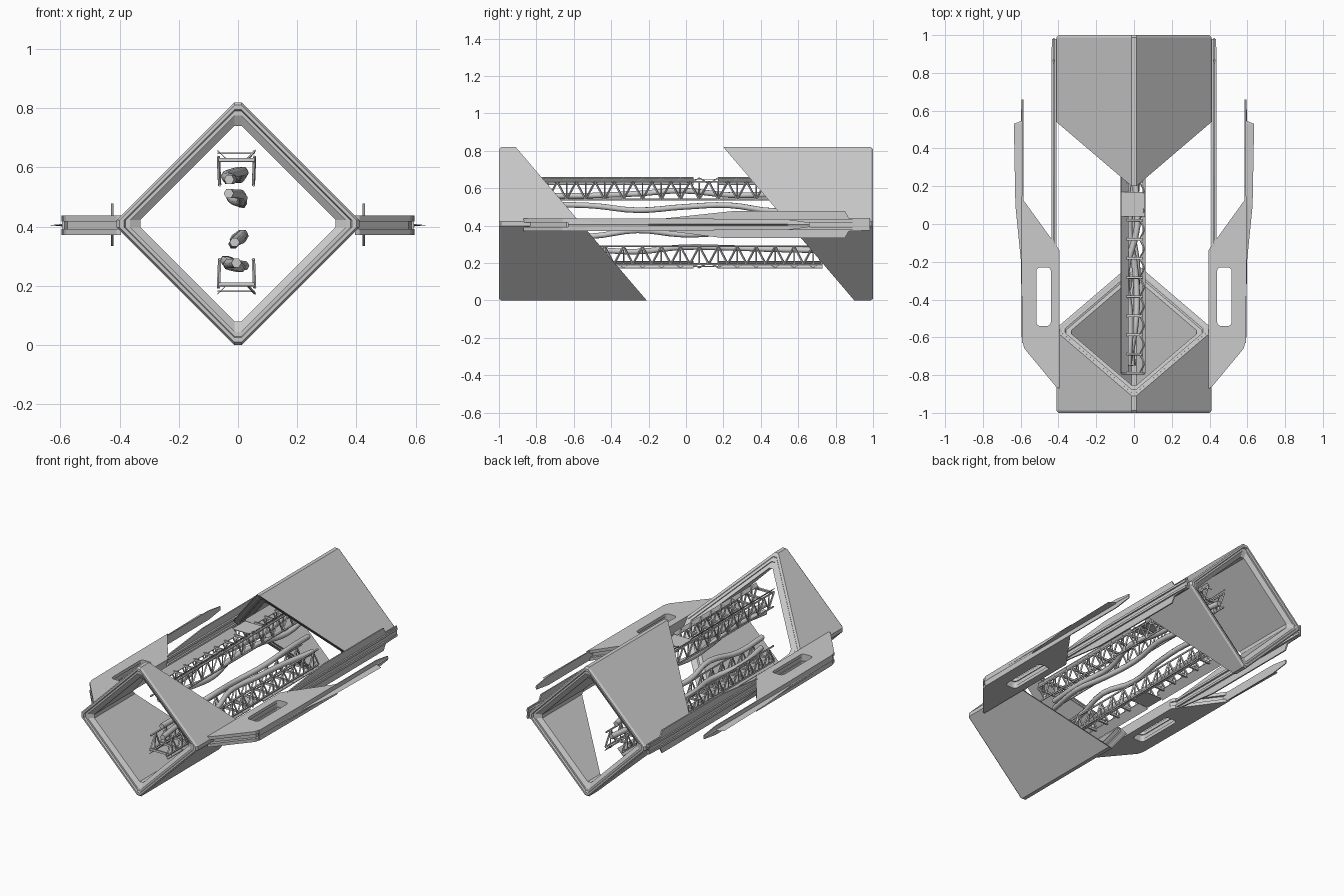
import bpy, bmesh, math, random
from mathutils import Vector

if "Cube" in bpy.data.objects:
    bpy.data.objects.remove(bpy.data.objects["Cube"])

random.seed(4)
ZC = 0.41            # centre height of the diamond tube
SLOPE = -0.854       # lean of the cut ends (dy per dz)


def finish(bm, name, smooth=False):
    bmesh.ops.recalc_face_normals(bm, faces=bm.faces)
    me = bpy.data.meshes.new(name)
    bm.to_mesh(me)
    bm.free()
    ob = bpy.data.objects.new(name, me)
    bpy.context.collection.objects.link(ob)
    if smooth:
        for p in me.polygons:
            p.use_smooth = True
    return ob


# Diamond shells: closed ring of chamfered diamond loops (radius, y, lean)
def shell(name, rings):
    bm = bmesh.new()
    loops = []
    for r, y, lean in rings:
        c = 0.012
        pts = [(r, -c), (r, c), (c, r), (-c, r), (-r, c), (-r, -c), (-c, -r), (c, -r)]
        loops.append([bm.verts.new((x, y + lean * z, ZC + z)) for x, z in pts])
    for i, a in enumerate(loops):
        b = loops[(i + 1) % len(loops)]
        for k in range(8):
            bm.faces.new((a[k], a[(k + 1) % 8], b[(k + 1) % 8], b[k]))
    finish(bm, name)


def shell_rings(cut, end):
    d = 1 if end > 0 else -1
    return [(0.41, cut, SLOPE), (0.41, end - d * 0.012, 0), (0.40, end, 0),
            (0.385, end, 0), (0.38, end - d * 0.012, 0), (0.365, end - d * 0.012, 0),
            (0.33, end - d * 0.03, 0), (0.33, cut + d * 0.012, SLOPE),
            (0.36, cut + d * 0.012, SLOPE), (0.365, cut + d * 0.004, SLOPE),
            (0.385, cut + d * 0.004, SLOPE), (0.39, cut, SLOPE)]


shell("front_shell", shell_rings(-0.56, -1.0))
shell("back_shell", shell_rings(0.55, 1.0))


# Flat plates: outline (with optional hole) filled and extruded
def add_plate(bm, outlines, to3d, depth):
    edges = []
    for pts in outlines:
        vs = [bm.verts.new(to3d(*p)) for p in pts]
        edges += [bm.edges.new((vs[i], vs[(i + 1) % len(vs)])) for i in range(len(vs))]
    res = bmesh.ops.triangle_fill(bm, edges=edges, use_beauty=True)
    faces = [g for g in res["geom"] if isinstance(g, bmesh.types.BMFace)]
    ext = bmesh.ops.extrude_face_region(bm, geom=faces, use_keep_orig=True)
    verts = [g for g in ext["geom"] if isinstance(g, bmesh.types.BMVert)]
    bmesh.ops.translate(bm, verts=verts, vec=depth)


def rounded_slot(x0, x1, y0, y1, r=0.02):
    pts = []
    for cx, cy, a0 in ((x1 - r, y1 - r, 0), (x0 + r, y1 - r, 90),
                       (x0 + r, y0 + r, 180), (x1 - r, y0 + r, 270)):
        for k in range(4):
            a = math.radians(a0 + k * 30)
            pts.append((cx + r * math.cos(a), cy + r * math.sin(a)))
    return pts


FIN = [(0.395, -0.87), (0.41, -0.865), (0.58, -0.66), (0.592, -0.62), (0.596, -0.2),
       (0.596, 0.15), (0.588, 0.13), (0.40, -0.13), (0.395, -0.14)]
CORE = [(0.395, -0.85), (0.575, -0.64), (0.585, -0.2), (0.585, 0.10), (0.395, -0.15)]
SLOT = rounded_slot(0.44, 0.517, -0.54, -0.23)
SLOT_IN = rounded_slot(0.435, 0.522, -0.545, -0.225)
BLADE = [(-0.29, 0.395), (-0.29, 0.42), (0.25, 0.478), (0.85, 0.478), (0.87, 0.442),
         (0.985, 0.442), (0.985, 0.375), (0.87, 0.37), (0.85, 0.334), (0.2, 0.334)]

for side, s in (("right", 1), ("left", -1)):
    # layered side fin with a slot
    bm = bmesh.new()
    for pts, hole, z, t in ((FIN, SLOT, 0.372, 0.02), (CORE, SLOT_IN, 0.392, 0.026),
                            (FIN, SLOT, 0.418, 0.02)):
        add_plate(bm, [pts, hole], lambda x, y: (s * x, y, z), (0, 0, t))
    finish(bm, side + "_fin")

    # long edge strip on the outside of the fin: wedge cross-section
    bm = bmesh.new()
    loops = []
    for y, xo, h in ((-0.63, 0.594, 0.03), (-0.2, 0.598, 0.03), (0.10, 0.628, 0.028),
                     (0.53, 0.636, 0.028), (0.545, 0.599, 0.028), (0.66, 0.595, 0.012)):
        loops.append([bm.verts.new((s * x, y, 0.405 + z)) for x, z in
                      ((0.586, -h), (0.592, -h), (0.594, -0.004), (xo, 0),
                       (0.594, 0.004), (0.592, h), (0.586, h))])
    for a, b in zip(loops, loops[1:]):
        for k in range(7):
            bm.faces.new((a[k], a[(k + 1) % 7], b[(k + 1) % 7], b[k]))
    bm.faces.new(loops[0])
    bm.faces.new(loops[-1])
    finish(bm, side + "_edge_strip")

    # upright rail blade and the rail it sits on
    bm = bmesh.new()
    add_plate(bm, [BLADE], lambda y, z: (s * 0.421, y, z), (s * 0.008, 0, 0))
    rail = [(0.41, -0.28), (0.438, -0.28), (0.438, 0.86), (0.434, 0.98), (0.41, 0.98)]
    for z in (0.378, 0.418):
        add_plate(bm, [rail], lambda x, y: (s * x, y, z), (0, 0, 0.014))
    finish(bm, side + "_rail")


# Thin square bar between two points
def bar(bm, a, b, r=0.004):
    a, b = Vector(a), Vector(b)
    d = (b - a).normalized()
    u = d.cross(Vector((0.3, 0.1, 1))).normalized()
    v = d.cross(u)
    ends = [[bm.verts.new(p + r * (u * i + v * j)) for i, j in
             ((1, 1), (-1, 1), (-1, -1), (1, -1))] for p in (a, b)]
    for k in range(4):
        bm.faces.new((ends[0][k], ends[0][(k + 1) % 4], ends[1][(k + 1) % 4], ends[1][k]))
    bm.faces.new(ends[0])
    bm.faces.new(ends[1])


# Lattice trusses with slanted cover strips; the lower one is mirrored
def truss(name, flip):
    def P(x, y, z):
        return (x, y, 0.83 - z if flip else z)
    y0, y1, n = -0.79, 0.73, 15
    step = (y1 - y0) / n
    bm = bmesh.new()
    chords = [(-0.066, 0.635), (0.056, 0.635), (-0.062, 0.54), (0.052, 0.54)]
    for x, z in chords:
        bar(bm, P(x, y0, z), P(x, y1, z))
    for i in range(n):
        a, b = y0 + i * step, y0 + (i + 1) * step
        m = (a + b) / 2
        for xt, xb in ((-0.066, -0.062), (0.056, 0.052)):
            bar(bm, P(xt, a, 0.635), P(xb, m, 0.54))
            bar(bm, P(xb, m, 0.54), P(xt, b, 0.635))
            bar(bm, P(xb, m, 0.54), P(xt, m, 0.635), 0.003)
        bar(bm, P(-0.066, a, 0.625), P(0.056, a, 0.625), 0.006)
        bar(bm, P(0.03, a, 0.625), P(0.056, m, 0.655), 0.003)
        bar(bm, P(0.056, m, 0.655), P(0.03, b, 0.625), 0.003)
    finish(bm, name)

    bm = bmesh.new()
    for sec, a, b in ((((-0.07, 0.66), (-0.03, 0.622)), y0, 0.04),
                      (((-0.07, 0.65), (0.056, 0.65)), 0.04, 0.17),
                      (((-0.07, 0.66), (-0.03, 0.622)), 0.17, y1),
                      (((0.06, 0.66), (0.045, 0.64)), y0, 0.04),
                      (((0.06, 0.66), (0.045, 0.64)), 0.17, y1)):
        (xa, za), (xb, zb) = sec
        add_plate(bm, [[(0, a), (1, a), (1, b), (0, b)]],
                  lambda t, y: P(xa + t * (xb - xa), y, za + t * (zb - za)),
                  (0, 0, 0.004 if flip else -0.004))
    finish(bm, name + "_cover")


truss("upper_truss", False)
truss("lower_truss", True)

# Four wandering pipes along the middle
for i, z in enumerate((0.575, 0.495, 0.36, 0.28)):
    cu = bpy.data.curves.new("pipe", "CURVE")
    cu.dimensions = "3D"
    cu.bevel_depth = 0.017
    cu.bevel_resolution = 1
    cu.resolution_u = 4
    cu.use_fill_caps = True
    sp = cu.splines.new("BEZIER")
    sp.bezier_points.add(6)
    for k, p in enumerate(sp.bezier_points):
        p.co = (-0.012 + random.uniform(-0.034, 0.034), -0.75 + k * 0.245,
                z + random.uniform(-0.02, 0.02))
        p.handle_left_type = p.handle_right_type = "AUTO"
    ob = bpy.data.objects.new("pipe_%d" % (i + 1), cu)
    bpy.context.collection.objects.link(ob)
